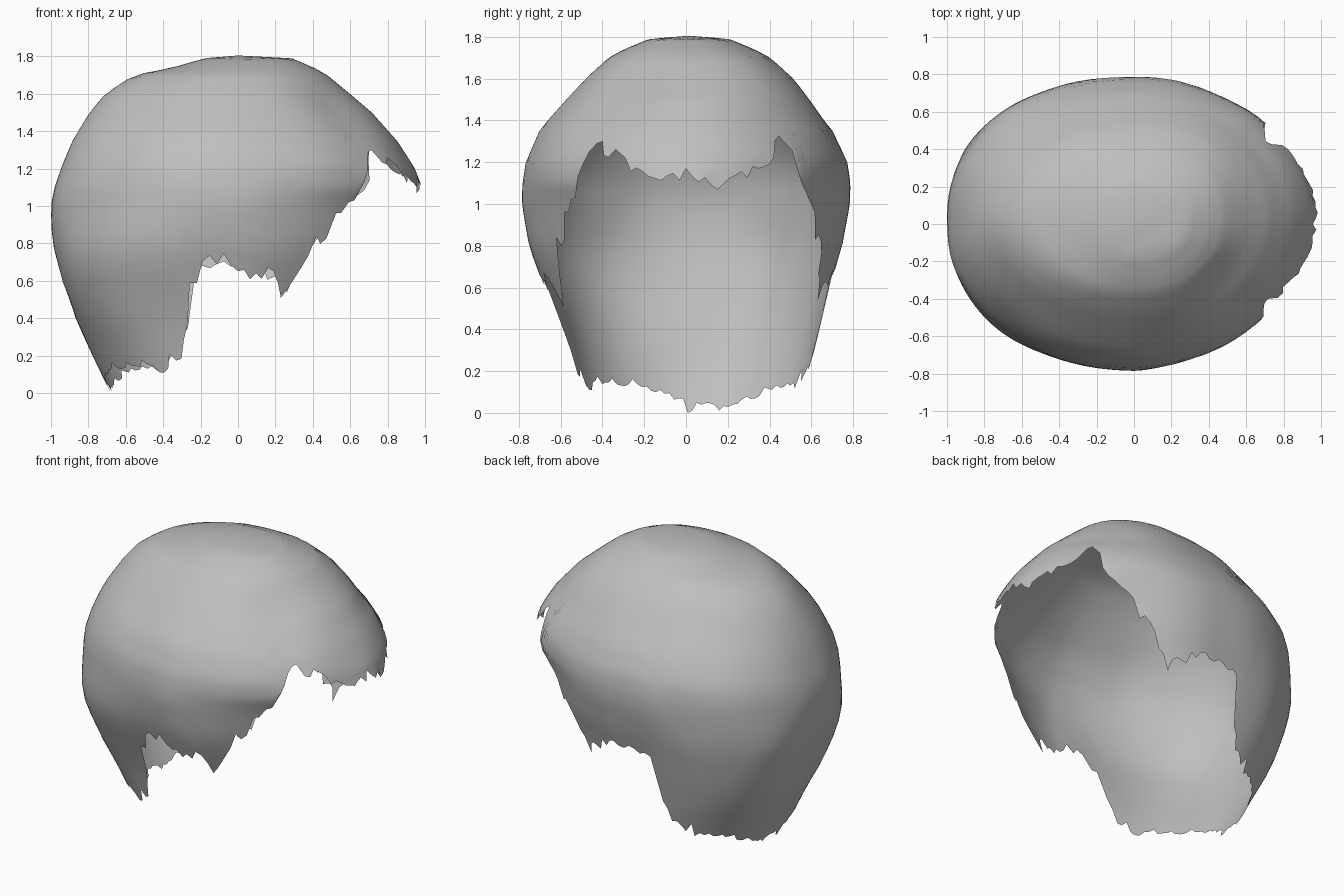
import bpy
import bmesh
import random
from math import sin, cos, exp, radians
from mathutils import Vector, noise

random.seed(4)
cube = bpy.data.objects.get("Cube")
if cube:
    bpy.data.objects.remove(cube)

# Cross-sections from crown to nape: height, back reach, front reach, half width
SECTIONS = [
    (1.805, 0, 0, 0), (1.79, .18, .29, .19), (1.74, .35, .41, .31), (1.7, .56, .48, .385),
    (1.6, .71, .6, .495), (1.5, .79, .72, .58), (1.35, .88, .85, .7), (1.2, .95, .95, .77),
    (1.1, .985, .99, .785), (1, 1, .95, .785), (.8, .985, .88, .75), (.6, .94, .81, .685),
    (.4, .865, .7, .625), (.2, .775, .6, .58), (0, .68, .5, .54),
]
# Hem height by angle away from the face, in degrees
HEM = [
    (0, 1.16), (8, 1.12), (14, 1.1), (22, 1.17), (30, 1.24), (36, 1.3), (41, 1.22),
    (48, 1.02), (56, .88), (63, .76), (71, .55), (77, .62), (90, .68), (101, .71),
    (105, .58), (108, .4), (111, .25), (120, .16),
]
HEM_LEFT = HEM + [(143, .11), (155, .06), (166, .03), (180, .03)]
HEM_RIGHT = HEM + [(143, .15), (155, .14), (168, .08), (180, .03)]
COLUMNS, ROWS = 160, 30


def hem_height(hem, angle):
    for (a, za), (b, zb) in zip(hem, hem[1:]):
        if angle <= b:
            return za + (zb - za) * (angle - a) / (b - a)


def section_at(t):
    i = min(int(t), len(SECTIONS) - 2)
    return [p + (q - p) * (t - i) for p, q in zip(SECTIONS[i], SECTIONS[i + 1])]


def station_of(z):
    for i, (p, q) in enumerate(zip(SECTIONS, SECTIONS[1:])):
        if z >= q[0]:
            return i + (p[0] - z) / (p[0] - q[0])


def ramp(value):
    return max(0, min(1, value))


def roundness(z, at_front, at_left):
    # exponent of the cross-section: 2 is an ellipse, more is boxier
    if at_front:
        return 2 + .35 * ramp((z - 1.4) / .3) - .25 * ramp((1.25 - z) / .25)
    side = .25 if at_left else .05
    return 2 + side * ramp((1.5 - z) / .3) + .4 * ramp((1 - z) / .3) * ramp(z / .4)


def shell_point(t, angle):
    z, back, front, width = section_at(t)
    c, s = cos(radians(angle)), sin(radians(angle))
    n = roundness(z, c > 0, s > 0)
    r = (abs(c) ** n + abs(s) ** n) ** (-1 / n)
    p = Vector((c * r * (front if c > 0 else back), s * r * width, z))
    # crown, fringe and nape lean to the left
    p.y += .015 * ramp((z - 1.4) / .2) + .03 * max(0, c) * ramp(t / 4) + .03 * ramp((.7 - z) / .4)
    # gentle waves, and a hollow beside the parting
    wave = 1 + .012 * noise.noise(p * 3)
    p.x *= wave
    p.y *= wave
    hollow = exp(-(p - Vector((.5, -.3, 1.58))).length_squared / .05)
    return p - (p - Vector((0, 0, 1))).normalized() * .03 * hollow


# Open hair shell, ending in a ragged hem
bm = bmesh.new()
crown = bm.verts.new((0, .015, SECTIONS[0][0]))
columns = []
for k in range(COLUMNS):
    angle = 360 * k / COLUMNS
    side = min(angle, 360 - angle)
    z_end = hem_height(HEM_LEFT if angle <= 180 else HEM_RIGHT, side)
    end = station_of(z_end)
    rough = .02 if side > 125 else .055
    ragged = station_of(max(0, z_end + random.uniform(-rough, rough)))
    if k == COLUMNS // 2 + 1:
        ragged = station_of(0)
    column = []
    for j in range(1, ROWS + 1):
        t = end * j / ROWS
        if j == ROWS:
            t = max(ragged, end * (j - .8) / ROWS)
        column.append(bm.verts.new(shell_point(t, angle)))
    columns.append(column)

for k, a in enumerate(columns):
    b = columns[(k + 1) % COLUMNS]
    bm.faces.new((crown, a[0], b[0]))
    for j in range(ROWS - 1):
        bm.faces.new((a[j], a[j + 1], b[j + 1], b[j]))
for face in bm.faces:
    face.smooth = True

mesh = bpy.data.meshes.new("hair_shell")
bm.to_mesh(mesh)
bm.free()
hair = bpy.data.objects.new("hair_shell", mesh)
bpy.context.collection.objects.link(hair)

# Plain mid grey
grey = bpy.data.materials.new("mid_grey")
grey.use_nodes = True
grey.diffuse_color = (.52, .52, .52, 1)
grey.node_tree.nodes["Principled BSDF"].inputs["Base Color"].default_value = (.52, .52, .52, 1)
mesh.materials.append(grey)
